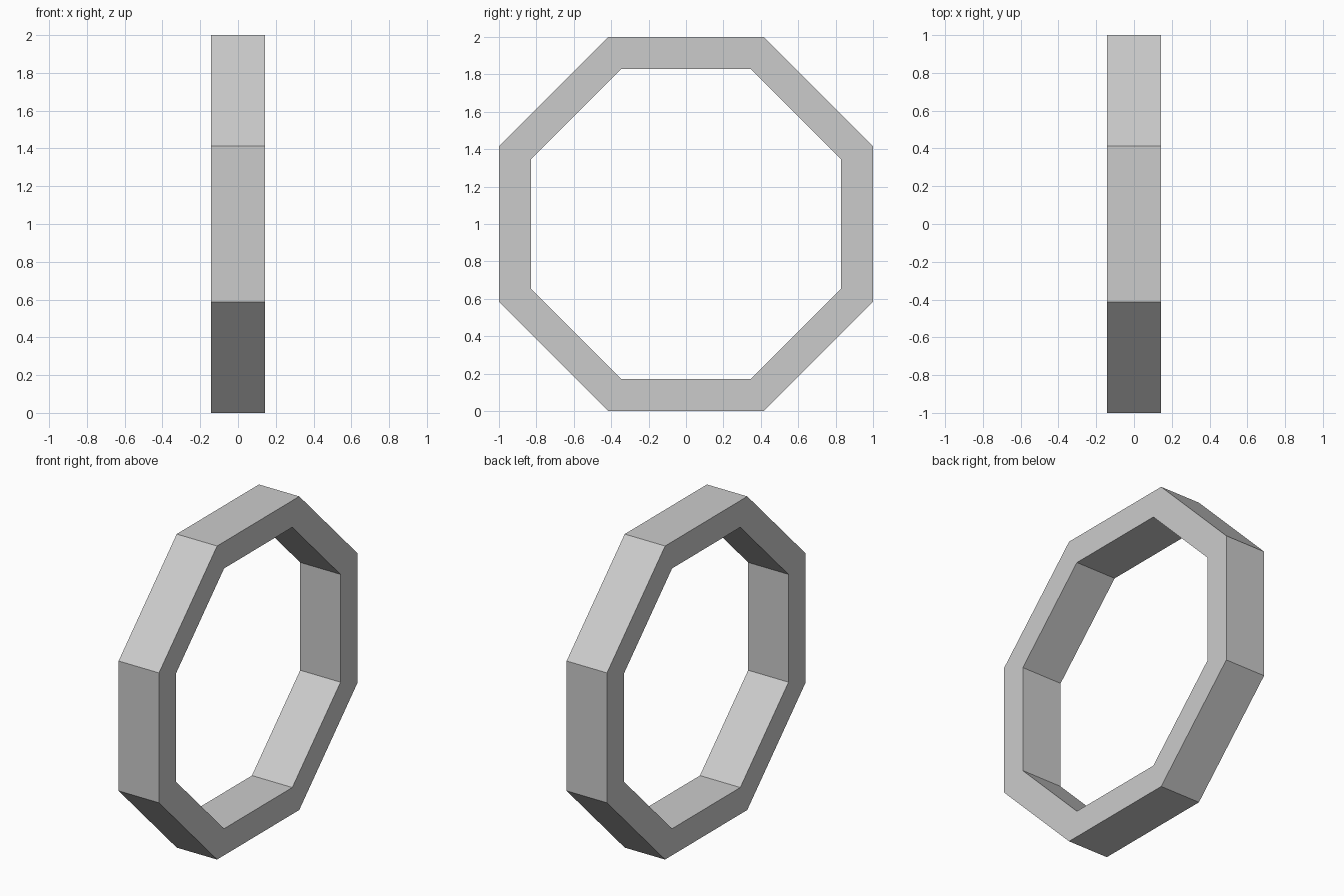
import bpy, bmesh
from math import cos, sin, pi

if "Cube" in bpy.data.objects:
    bpy.data.objects.remove(bpy.data.objects["Cube"])

SIDES = 8
OUTER, INNER = 1.0, 0.83   # distance from centre to the flats
HALF_WIDTH = 0.1425

bm = bmesh.new()


def loop(x, apothem):
    """Octagon in the YZ plane, flat side down, standing on z = 0."""
    r = apothem / cos(pi / SIDES)
    angles = [(i + 0.5) * 2 * pi / SIDES for i in range(SIDES)]
    return [bm.verts.new((x, r * cos(a), 1 + r * sin(a))) for a in angles]


# Rectangular cross-section swept round the octagon
section = [(-HALF_WIDTH, OUTER), (HALF_WIDTH, OUTER),
           (HALF_WIDTH, INNER), (-HALF_WIDTH, INNER)]
loops = [loop(x, d) for x, d in section]
for k in range(4):
    a, b = loops[k], loops[(k + 1) % 4]
    for i in range(SIDES):
        j = (i + 1) % SIDES
        bm.faces.new((a[i], a[j], b[j], b[i]))
bmesh.ops.recalc_face_normals(bm, faces=bm.faces)

# Octagonal ring, flat shaded
mesh = bpy.data.meshes.new("octagonal_ring")
bm.to_mesh(mesh)
bm.free()
ring = bpy.data.objects.new("octagonal_ring", mesh)
bpy.context.collection.objects.link(ring)
